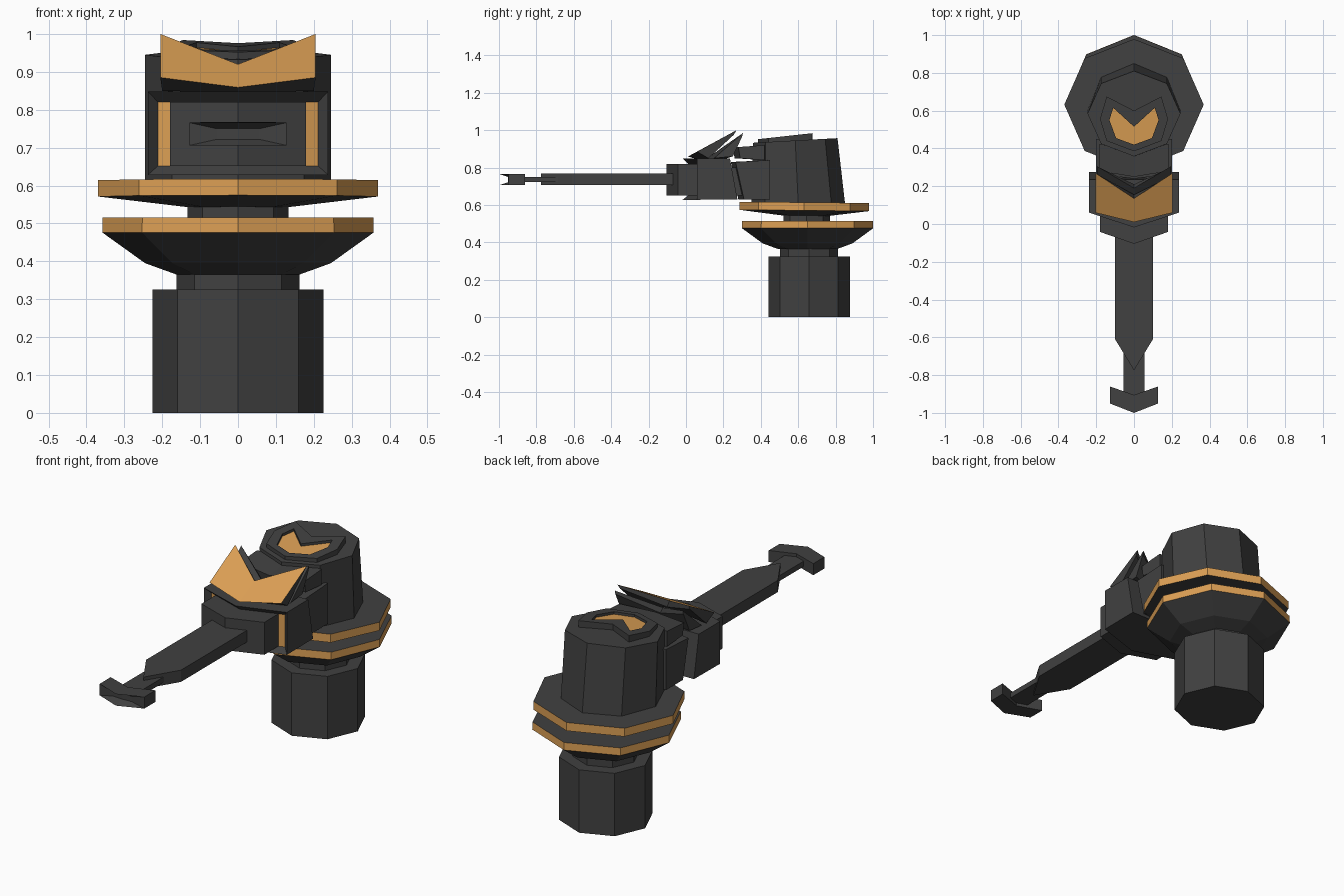
import bpy, bmesh
from math import sin, cos, pi

cube = bpy.data.objects.get("Cube")
if cube:
    bpy.data.objects.remove(cube, do_unlink=True)


def make_material(name, color):
    m = bpy.data.materials.new(name)
    m.use_nodes = True
    m.diffuse_color = color
    m.node_tree.nodes["Principled BSDF"].inputs["Base Color"].default_value = color
    return m


MATS = [make_material("charcoal", (0.052, 0.052, 0.052, 1)),
        make_material("amber", (0.72, 0.35, 0.09, 1))]


def loft(name, rings, gold=(), gold_cap=False, split=False):
    """Bridge rings; bands listed in gold are amber; split caps fold on the middle."""
    bm = bmesh.new()
    vs = [[bm.verts.new(p) for p in r] for r in rings]
    n = len(rings[0])
    for k, (a, b) in enumerate(zip(vs, vs[1:])):
        for i in range(n):
            j = (i + 1) % n
            f = bm.faces.new((a[i], a[j], b[j], b[i]))
            f.material_index = int(k in gold)
    for r in (vs[0], vs[-1]):
        parts = [(r[0], r[1], r[4], r[5]), (r[1], r[2], r[3], r[4])] if split else [r]
        for p in parts:
            f = bm.faces.new(p)
            f.material_index = int(gold_cap and r is vs[-1])
    bmesh.ops.recalc_face_normals(bm, faces=bm.faces)
    me = bpy.data.meshes.new(name)
    bm.to_mesh(me)
    bm.free()
    for m in MATS:
        me.materials.append(m)
    ob = bpy.data.objects.new(name, me)
    bpy.context.collection.objects.link(ob)
    return ob


def octagon(rx, ry, cy, z, slope=0):
    pts = []
    for i in range(8):
        y = cy - ry * cos(i * pi / 4)
        pts.append((rx * sin(i * pi / 4), y, z + slope * (y - cy)))
    return pts


def six(w, low_mid, low_side, high_mid, high_side):
    """Mirrored strip with a fold on the centre line, from (y, z) pairs."""
    return [(-w, *low_side), (0, *low_mid), (w, *low_side),
            (w, *high_side), (0, *high_mid), (-w, *high_side)]


def section(w, z0, z1, mid, side):
    return six(w, (mid, z0), (side, z0), (mid, z1), (side, z1))


def mirrored(half):
    return half + [(-x, y) for x, y in reversed(half) if x > 0]


# Pedestal, neck and the two rimmed discs
loft("pedestal", [octagon(.226, .218, .658, z) for z in (0, .326)])
loft("pedestal_neck", [octagon(.162, .155, .658, z) for z in (.32, .37)])
loft("lower_disc", [octagon(r, r * .98, .65, z) for r, z in
                    ((.162, .365), (.245, .395), (.358, .476), (.357, .515))], gold=(2,))
loft("swivel_neck", [octagon(.133, .125, .645, z) for z in (.51, .56)])
loft("upper_disc", [octagon(.133, .125, .64, .543, -.01), octagon(.369, .347, .632, .571, -.01),
                    octagon(.369, .347, .632, .614, -.01)], gold=(1,))

# Leaning octagonal head
loft("head", [octagon(.246, .25, .6, .61), octagon(.246, .226, .584, .945, .055)])

# Emblem on top of the head: a raised notched rim around an amber plate
outer = mirrored([(0, .6), (.145, .675), (.18, .555), (.145, .44), (0, .385)])
inner = mirrored([(0, .515), (.11, .615), (.13, .55), (.095, .455), (0, .42)])


def lift(outline, z):
    return [(x, y, z + .11 * (y - .53)) for x, y in outline]


loft("emblem_rim", [lift(outer, .93), lift(outer, .968), lift(inner, .968), lift(inner, .955)],
     gold_cap=True)

# Stepped shoulder pieces joining head and housing
loft("shoulder_upper", [section(.185, .84, .92, .42, .42),
                        six(.185, (.26, .85), (.29, .85), (.25, .905), (.28, .91))], split=True)
loft("shoulder_lower", [section(.2, .63, .84, .45, .45),
                        six(.2, (.28, .63), (.31, .63), (.24, .83), (.265, .83))], split=True)
loft("connector", [section(.165, .65, .8, y, y) for y in (.42, .2)], split=True)

# Barrel housing with recessed amber panel, and the block in front of it
loft("housing", [six(.238, (.275, .63), (.275, .63), (.235, .848), (.235, .848)),
                 section(.238, .628, .848, -.018, .06),
                 section(.211, .652, .82, .012, .085)],
     gold_cap=True, split=True)
loft("housing_front", [section(.18, .652, .82, .1, .15),
                       section(.18, .652, .82, -.105, -.042)], split=True)

# Barrel, rod and forked tip
loft("barrel", [section(.1, .707, .768, 0, 0), section(.1, .707, .768, -.775, -.61)], split=True)
loft("rod", [section(.055, .722, .75, y, y) for y in (-.6, -.92)], split=True)
loft("barrel_tip", [section(.128, .706, .766, -.905, -.86),
                    section(.128, .706, .766, -1, -.95),
                    section(.056, .722, .75, -.952, -.949)], split=True)

# Swept crest: amber front blade and a dark blade behind it
loft("crest_front", [six(.2, (.06, .845), (.12, .85), (.155, .895), (.255, .975)),
                     six(.205, (.01, .859), (.06, .885), (.135, .92), (.27, 1))],
     gold_cap=True, split=True)
loft("crest_back", [six(.195, (.19, .84), (.25, .86), (.21, .885), (.3, .965)),
                    six(.195, (.1, .84), (.15, .85), (.19, .905), (.305, .985))], split=True)
